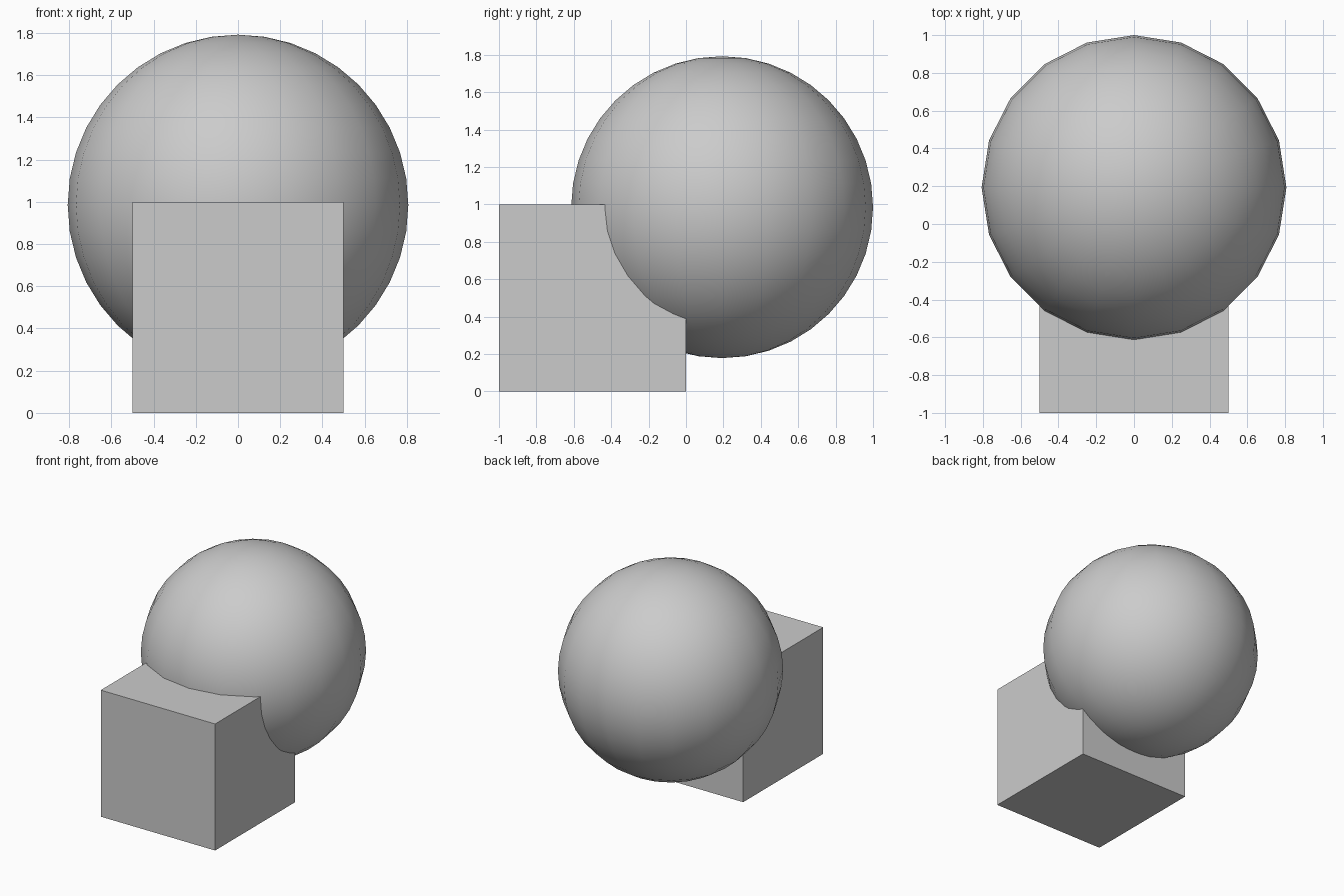
import bpy

if "Cube" in bpy.data.objects:
    bpy.data.objects.remove(bpy.data.objects["Cube"])

# Block: unit cube resting on the ground at the front
bpy.ops.mesh.primitive_cube_add(size=1, location=(0, -0.5, 0.5))
bpy.context.object.name = "block"

# Ball: smooth sphere sunk into the block's top rear edge
bpy.ops.mesh.primitive_uv_sphere_add(segments=20, ring_count=20, radius=0.807,
                                     location=(0, 0.193, 0.985))
bpy.context.object.name = "ball"
bpy.ops.object.shade_smooth()
